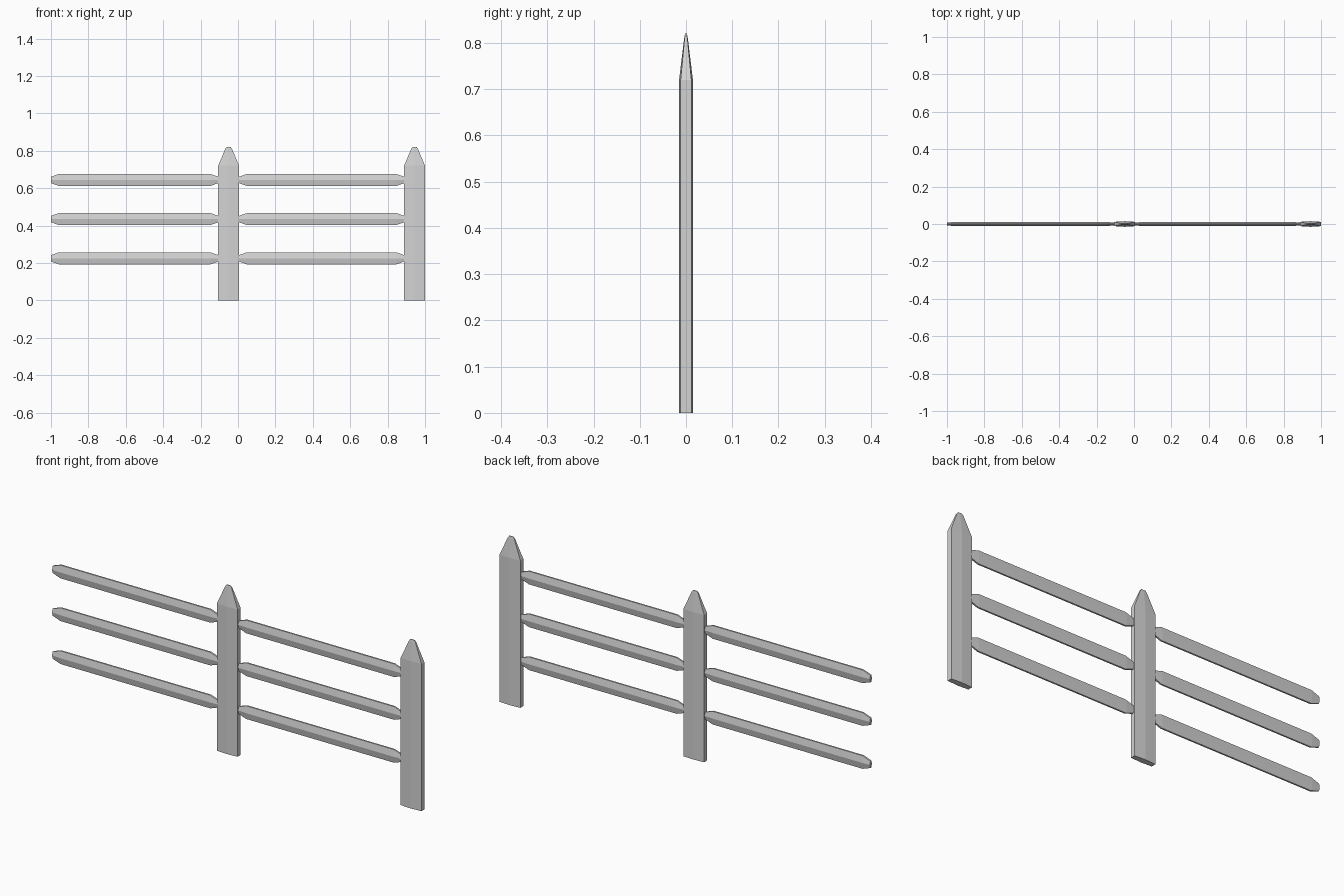
import bpy
import bmesh
from mathutils import Vector

cube = bpy.data.objects.get("Cube")
if cube:
    bpy.data.objects.remove(cube, do_unlink=True)

grey = bpy.data.materials.new("fence_grey")
grey.use_nodes = True
colour = (0.65, 0.65, 0.65, 1)
grey.diffuse_color = colour
grey.node_tree.nodes["Principled BSDF"].inputs["Base Color"].default_value = colour


def plank(name, sections, start, along, across):
    """Loft a crowned six-sided section: (distance, half width, edge depth, middle depth)."""
    bm = bmesh.new()
    depth = Vector((0, 1, 0))
    rings = []
    for dist, w, edge, mid in sections:
        outline = [(w, -edge), (w, edge), (0, mid), (-w, edge), (-w, -edge), (0, -mid)]
        rings.append([bm.verts.new(start + along * dist + across * a + depth * d)
                      for a, d in outline])
    for low, high in zip(rings, rings[1:]):
        for i in range(6):
            j = (i + 1) % 6
            bm.faces.new((low[i], low[j], high[j], high[i]))
    bm.faces.new(rings[0])
    bm.faces.new(rings[-1])
    bmesh.ops.recalc_face_normals(bm, faces=bm.faces)
    mesh = bpy.data.meshes.new(name)
    bm.to_mesh(mesh)
    bm.free()
    mesh.materials.append(grey)
    obj = bpy.data.objects.new(name, mesh)
    bpy.context.collection.objects.link(obj)
    return obj


X, Z = Vector((1, 0, 0)), Vector((0, 0, 1))

# Pointed posts
post = [(0, 0.056, 0.0115, 0.015), (0.72, 0.056, 0.0115, 0.015),
        (0.81, 0.018, 0.003, 0.004), (0.82, 0.011, 0.0015, 0.002)]
for name, x in (("middle_post", -0.05), ("left_post", 0.944)):
    plank(name, post, Vector((x, 0, 0)), Z, X)

# Horizontal rails with tapered ends
for side, x0, x1 in (("right", -1, -0.105), ("left", 0.005, 0.889)):
    length = x1 - x0
    tip, full = (0.017, 0.004, 0.008), (0.032, 0.004, 0.0105)
    rail = [(0, *tip), (0.042, *full), (length - 0.042, *full), (length, *tip)]
    for level, z in (("lower", 0.225), ("middle", 0.435), ("upper", 0.644)):
        plank(f"{side}_{level}_rail", rail, Vector((x0, 0, z)), X, Z)
